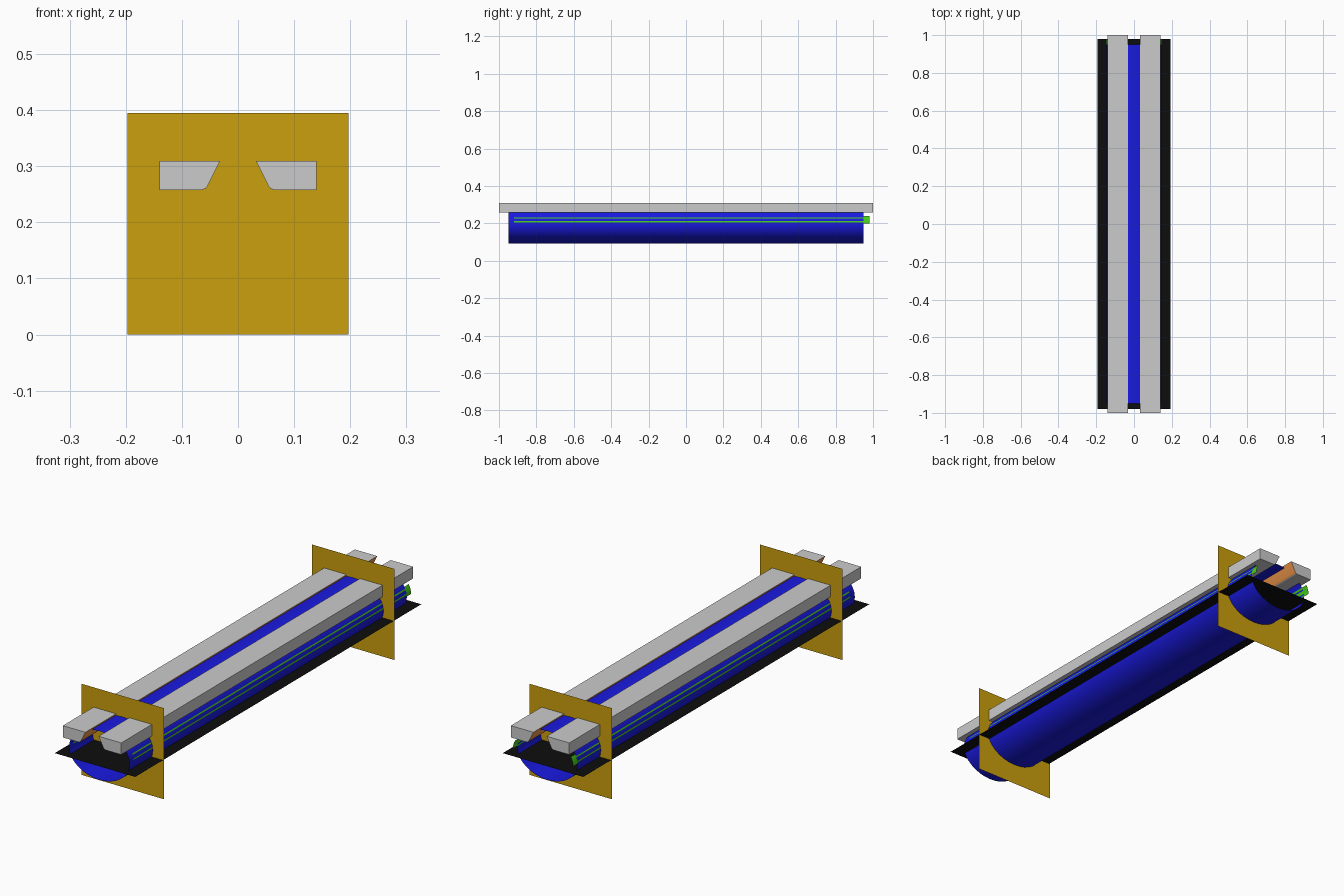
import bpy, math

if "Cube" in bpy.data.objects:
    bpy.data.objects.remove(bpy.data.objects["Cube"])


def material(name, color):
    m = bpy.data.materials.new(name)
    m.diffuse_color = (*color, 1)
    m.use_nodes = True
    m.node_tree.nodes["Principled BSDF"].inputs["Base Color"].default_value = m.diffuse_color
    return m


BLUE = material("blue", (0.01, 0.01, 0.75))
GOLD = material("gold", (0.6, 0.35, 0.004))
BLACK = material("black", (0.004, 0.004, 0.004))
GREEN = material("green", (0.06, 0.6, 0.01))
ORANGE = material("orange", (0.9, 0.32, 0.07))
GREY = material("grey", (0.6, 0.6, 0.6))


def extrude(name, profile, y0, y1, mats, closed=True, caps=False, angle=40):
    """Sweep an (x, z) profile along y."""
    n = len(profile)
    verts = [(x, y, z) for y in (y0, y1) for x, z in profile]
    faces = [(i, (i + 1) % n, n + (i + 1) % n, n + i)
             for i in range(n if closed else n - 1)]
    if caps:
        faces += [tuple(reversed(range(n))), tuple(range(n, 2 * n))]
    me = bpy.data.meshes.new(name)
    me.from_pydata(verts, [], faces)
    for m in mats:
        me.materials.append(m)
    ob = bpy.data.objects.new(name, me)
    bpy.context.collection.objects.link(ob)
    bpy.ops.object.select_all(action='DESELECT')
    bpy.context.view_layer.objects.active = ob
    ob.select_set(True)
    bpy.ops.object.shade_smooth_by_angle(angle=math.radians(angle))
    return ob


def arc(rx, rz, a0, a1, n):
    pts = []
    for i in range(n):
        a = math.radians(a0 + (a1 - a0) * i / (n - 1))
        pts.append((rx * math.cos(a), 0.198 + rz * math.sin(a)))
    return pts


def sheet(name, corners, mat):
    me = bpy.data.meshes.new(name)
    me.from_pydata(corners, [], [(0, 1, 2, 3)])
    me.materials.append(mat)
    bpy.context.collection.objects.link(bpy.data.objects.new(name, me))


# open oval tube
extrude("tube", arc(0.145, 0.106, 0, 360, 33)[:-1], -0.95, 0.95, [BLUE])

# rails with a rounded, slanted inner face in orange
rail = [(0.14, 0.309), (0.032, 0.309), (0.054, 0.265), (0.058, 0.26),
        (0.064, 0.258), (0.14, 0.258)]
for side, s in (("right", 1), ("left", -1)):
    prof = [(s * x, z) for x, z in rail]
    ob = extrude(side + "_rail", prof if s > 0 else prof[::-1], -1, 1,
                 [GREY, ORANGE], caps=True)
    for p in ob.data.polygons:
        xs = [abs(ob.data.vertices[v].co.x) for v in p.vertices]
        if max(xs) < 0.06:
            p.material_index = 1

    # green strip lining the tube side, sticking out at the back
    strip = [(s * x, z) for x, z in arc(0.1445, 0.1055, 1, 23, 5)]
    extrude(side + "_strip", strip, -0.92, 0.98, [GREEN], closed=False)

# upright gold plates near the ends
for name, y in (("front_plate", -0.79), ("back_plate", 0.79)):
    w = 0.197
    sheet(name, [(-w, y, 0), (w, y, 0), (w, y, 0.395), (-w, y, 0.395)], GOLD)

# flat black deck through the tube
x, y, z = 0.193, 0.98, 0.168
sheet("deck", [(-x, -y, z), (x, -y, z), (x, y, z), (-x, y, z)], BLACK)
